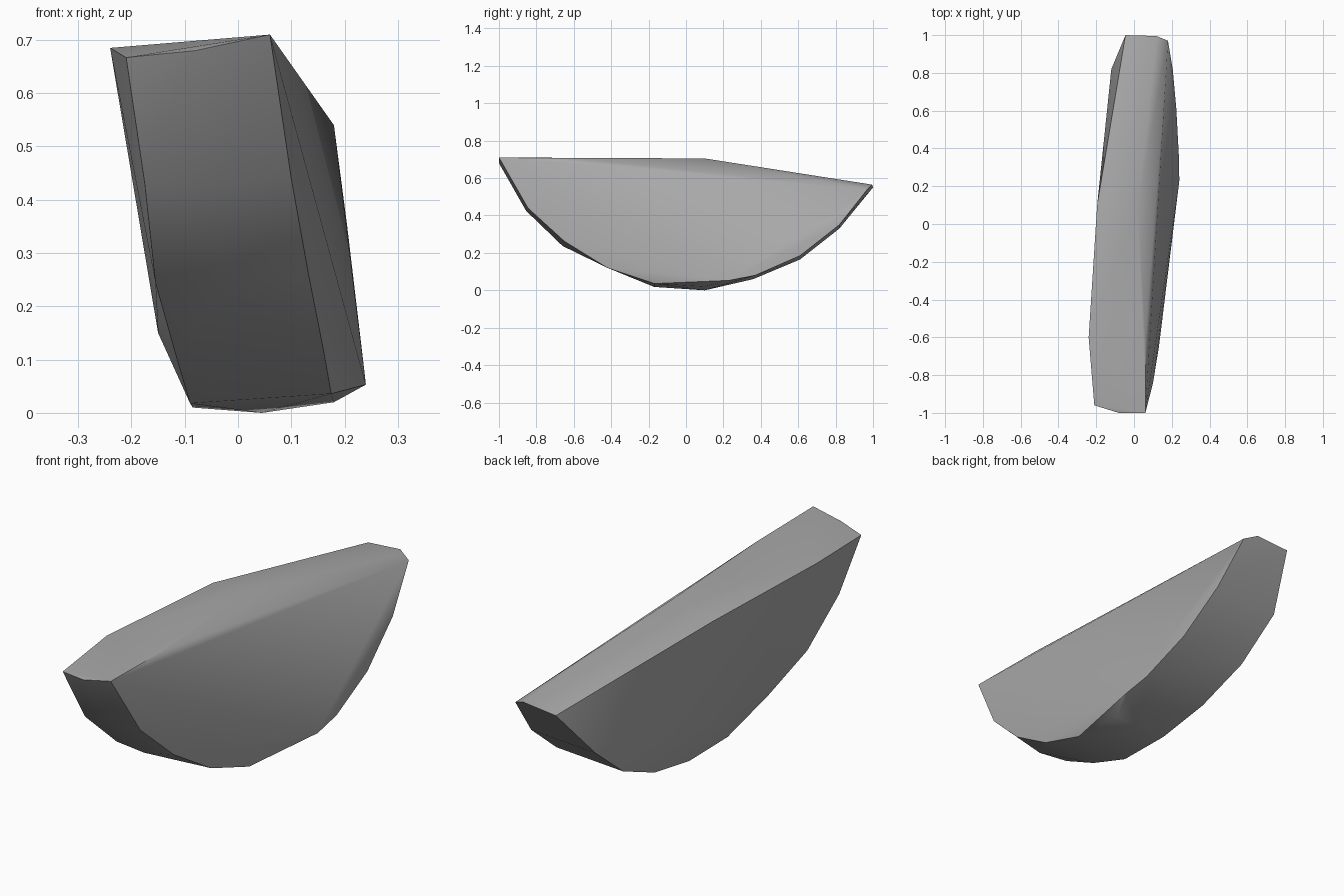
import bpy
import bmesh
import math

if "Cube" in bpy.data.objects:
    bpy.data.objects.remove(bpy.data.objects["Cube"], do_unlink=True)

# Stone colour
stone = bpy.data.materials.new("stone_grey")
stone.use_nodes = True
grey = (0.4, 0.4, 0.4, 1)
stone.diffuse_color = grey
stone.node_tree.nodes["Principled BSDF"].inputs["Base Color"].default_value = grey

# Curved rim along the left (+x) face, front to back
left_rim = [(.06, -1, .71), (.1, -.845, .44), (.132, -.65, .262), (.16, -.42, .12),
            (.175, -.17, .036), (.24, .23, .053), (.237, .37, .08),
            (.224, .61, .185), (.205, .82, .35), (.18, .97, .54)]
# Curved rim along the right (-x) face, front to back
right_rim = [(-.21, -.96, .667), (-.175, -.85, .43), (-.155, -.65, .245),
             (-.12, -.42, .12), (-.09, -.17, .018), (-.085, .1, .01),
             (-.095, .36, .06), (-.11, .61, .165), (-.12, .82, .33), (-.045, 1, .55)]
# Slight swell along the middle of the rim
keel = [(-.08, -1, .68), (-.05, -.855, .425), (-.01, -.66, .237),
        (.045, .1, 0), (.18, .1, .02), (.12, .995, .565)]
# Upper ridge and shoulder, and the swell of the right face
crown = [(.02, .1, .705), (.06, -.6, .705), (-.24, -.6, .685), (-.195, .1, .67)]
flank = [(-.15, -.1, .15)]

# Half-moon slab wrapped around the rims
bm = bmesh.new()
for point in left_rim + right_rim + keel + crown + flank:
    bm.verts.new(point)
hull = bmesh.ops.convex_hull(bm, input=bm.verts)
loose = [v for v in bm.verts if not v.link_faces]
bmesh.ops.delete(bm, geom=loose, context='VERTS')
bmesh.ops.recalc_face_normals(bm, faces=bm.faces)
mesh = bpy.data.meshes.new("stone_slab")
bm.to_mesh(mesh)
bm.free()
mesh.materials.append(stone)

slab = bpy.data.objects.new("stone_slab", mesh)
bpy.context.collection.objects.link(slab)
bpy.ops.object.select_all(action='DESELECT')
slab.select_set(True)
bpy.context.view_layer.objects.active = slab
bpy.ops.object.shade_smooth_by_angle(angle=math.radians(30))
